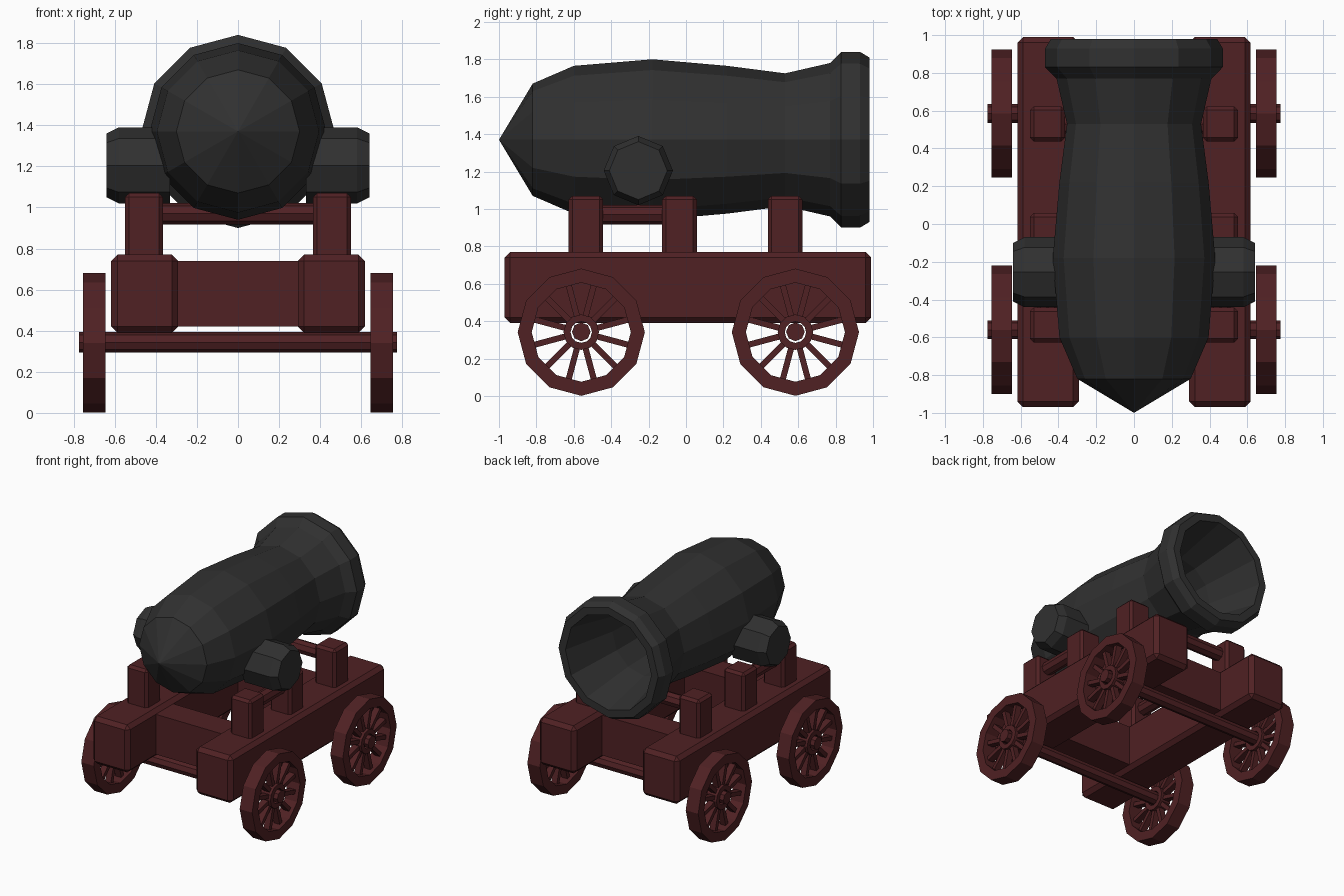
import bpy, bmesh, math
from mathutils import Matrix, Vector

if "Cube" in bpy.data.objects:
    bpy.data.objects.remove(bpy.data.objects["Cube"])


def material(name, color):
    m = bpy.data.materials.new(name)
    m.use_nodes = True
    m.diffuse_color = (*color, 1)
    m.node_tree.nodes["Principled BSDF"].inputs["Base Color"].default_value = (*color, 1)
    return m


IRON = material("dark iron", (0.03, 0.03, 0.03))
WOOD = material("red wood", (0.08, 0.015, 0.017))


def finish(bm, name, mat):
    bmesh.ops.recalc_face_normals(bm, faces=bm.faces)
    mesh = bpy.data.meshes.new(name)
    bm.to_mesh(mesh)
    bm.free()
    mesh.materials.append(mat)
    obj = bpy.data.objects.new(name, mesh)
    bpy.context.collection.objects.link(obj)
    return obj


def lathe(name, profile, sides, axis, center, mat, closed=False):
    """Spin (along, radius) points around the x or y axis."""
    bm = bmesh.new()
    rings = []
    for along, r in profile:
        ring = []
        for i in range(sides if r > 0 else 1):
            a = math.tau * i / sides
            u, v = r * math.cos(a), r * math.sin(a)
            p = Vector((along, u, v) if axis == "x" else (u, along, v))
            ring.append(bm.verts.new(p + Vector(center)))
        rings.append(ring)
    pairs = list(zip(rings, rings[1:])) + ([(rings[-1], rings[0])] if closed else [])
    for a, b in pairs:
        for i in range(sides):
            j = (i + 1) % sides
            quad = [a[i % len(a)], a[j % len(a)], b[j % len(b)], b[i % len(b)]]
            bm.faces.new(list(dict.fromkeys(quad)))
    return finish(bm, name, mat)


def rod(name, axis, center, length, r, sides=8):
    h = length / 2
    return lathe(name, [(-h, 0), (-h, r), (h, r), (h, 0)], sides, axis, center, WOOD)


def box(name, center, size, chamfer=0):
    bm = bmesh.new()
    bmesh.ops.create_cube(bm, size=1, matrix=Matrix.Translation(center) @ Matrix.Diagonal((*size, 1)))
    obj = finish(bm, name, WOOD)
    if chamfer:
        mod = obj.modifiers.new("chamfer", "BEVEL")
        mod.width = chamfer
        mod.segments = 1
    return obj


# Barrel: pointed breech, flared muzzle ring, hollow bore
outer = [(-1, 0), (-0.82, 0.3), (-0.6, 0.395), (-0.18, 0.43), (0.22, 0.395), (0.53, 0.355),
         (0.77, 0.41), (0.83, 0.47), (0.93, 0.47), (0.98, 0.44)]
bore = [(0.98, 0.38), (0.8, 0.34), (0.53, 0.28), (0, 0.26), (-0.5, 0.25), (-0.6, 0)]
lathe("barrel", outer + bore, 12, "y", (0, 0, 1.37), IRON)

# Carriage halves
for side, s in (("left", 1), ("right", -1)):
    lathe(side + "_trunnion", [(s * 0.33, 0), (s * 0.33, 0.185), (s * 0.58, 0.185), (s * 0.64, 0.155), (s * 0.64, 0)],
          8, "x", (0, -0.255, 1.205), IRON)
    box(side + "_beam", (s * 0.455, 0.01, 0.58), (0.325, 1.96, 0.38), 0.03)
    for place, y in (("front", -0.535), ("middle", -0.035), ("rear", 0.53)):
        box(f"{side}_{place}_post", (s * 0.458, y, 0.9), (0.185, 0.185, 0.34), 0.02)
    rod(side + "_post_rod", "y", (s * 0.458, -0.285, 0.97), 0.4, 0.052)

rod("rear_post_rod", "x", (0, 0.53, 0.97), 0.8, 0.052)

# Cross boards, axles and wheels
RIM = [(-0.055, 0.34), (0.055, 0.34), (0.055, 0.265), (-0.055, 0.265)]
HUB = [(-0.045, 0.095), (0.045, 0.095), (0.045, 0.057), (-0.045, 0.057)]
SPOKES = 12
for place, y, cross_y in (("front", -0.56, -0.51), ("rear", 0.585, 0.53)):
    box(place + "_cross_board", (0, cross_y, 0.58), (0.62, 0.22, 0.32))
    rod(place + "_axle", "x", (0, y, 0.343), 1.55, 0.05)
    for side, s in (("left", 1), ("right", -1)):
        hub = Vector((s * 0.7, y, 0.341))
        name = f"{place}_{side}_wheel"
        lathe(name + "_rim", RIM, 12, "x", hub, WOOD, closed=True)
        lathe(name + "_hub", HUB, 12, "x", hub, WOOD, closed=True)
        bm = bmesh.new()
        for k in range(SPOKES):
            turn = Matrix.Rotation(math.tau * (k + 0.5) / SPOKES, 4, "X")
            bmesh.ops.create_cube(bm, size=1, matrix=Matrix.Translation(hub) @ turn
                                  @ Matrix.Translation((0, 0, 0.18)) @ Matrix.Diagonal((0.05, 0.032, 0.2, 1)))
        finish(bm, name + "_spokes", WOOD)
